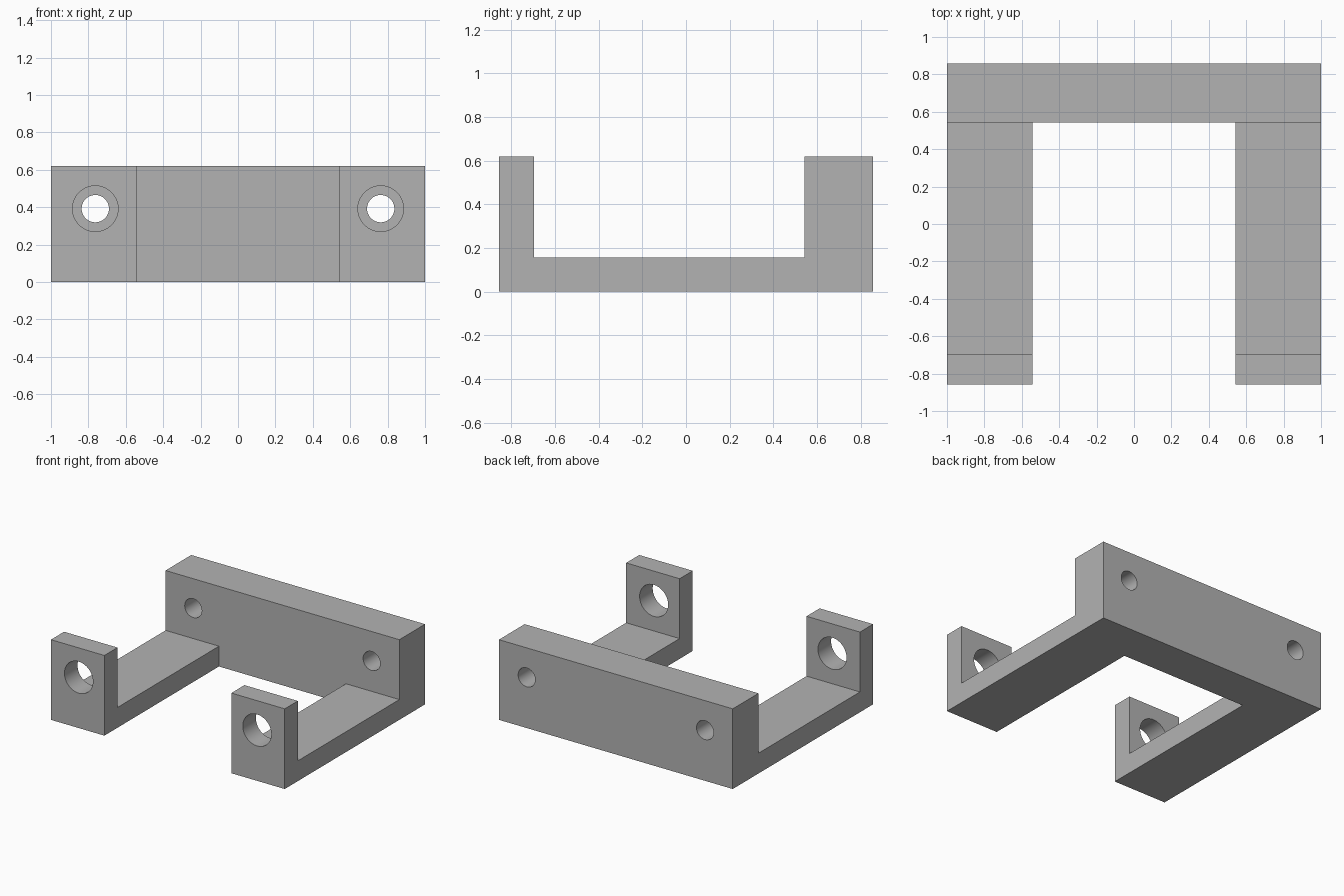
import bpy
import bmesh
import math
from mathutils import Matrix, Vector

cube = bpy.data.objects.get("Cube")
if cube:
    bpy.data.objects.remove(cube, do_unlink=True)

# Overall sizes
HALF_X, HALF_Y, HEIGHT = 1.0, 0.857, 0.62
FLOOR, WALL_Y, TAB_Y, SLOT_X = 0.157, 0.543, -0.697, 0.543
HOLE_X, HOLE_Z = 0.763, 0.392

grey = bpy.data.materials.new("plain grey")
grey.use_nodes = True
colour = (0.45, 0.45, 0.45, 1)
grey.diffuse_color = colour
grey.node_tree.nodes["Principled BSDF"].inputs["Base Color"].default_value = colour


def make_object(name, bm):
    bmesh.ops.recalc_face_normals(bm, faces=bm.faces[:])
    mesh = bpy.data.meshes.new(name)
    bm.to_mesh(mesh)
    bm.free()
    mesh.materials.append(grey)
    obj = bpy.data.objects.new(name, mesh)
    bpy.context.collection.objects.link(obj)
    return obj


def cut(target, cutter):
    cutter.hide_render = True
    mod = target.modifiers.new("cut", "BOOLEAN")
    mod.operation = "DIFFERENCE"
    mod.solver = "EXACT"
    mod.object = cutter
    bpy.context.view_layer.objects.active = target
    bpy.ops.object.modifier_apply(modifier=mod.name)
    bpy.data.objects.remove(cutter, do_unlink=True)


def hole_cutter(x, y, radius):
    bm = bmesh.new()
    turn = Matrix.Translation((x, y, HOLE_Z)) @ Matrix.Rotation(math.pi / 2, 4, "X")
    bmesh.ops.create_cone(bm, cap_ends=True, segments=64, radius1=radius,
                          radius2=radius, depth=0.6, matrix=turn)
    return make_object("hole_cutter", bm)


# Bracket: side profile with front tab, floor and back wall, swept across x
profile = [(-HALF_Y, 0), (HALF_Y, 0), (HALF_Y, HEIGHT), (WALL_Y, HEIGHT),
           (WALL_Y, FLOOR), (TAB_Y, FLOOR), (TAB_Y, HEIGHT), (-HALF_Y, HEIGHT)]
bm = bmesh.new()
side = bm.faces.new([bm.verts.new((-HALF_X, y, z)) for y, z in profile])
swept = bmesh.ops.extrude_face_region(bm, geom=[side])["geom"]
bmesh.ops.translate(bm, vec=Vector((2 * HALF_X, 0, 0)),
                    verts=[v for v in swept if isinstance(v, bmesh.types.BMVert)])
bracket = make_object("mounting_bracket", bm)

# Open slot between the two arms
bm = bmesh.new()
bmesh.ops.create_cube(bm, size=2)
bmesh.ops.scale(bm, vec=(SLOT_X, 1, 1), verts=bm.verts[:])
bmesh.ops.translate(bm, vec=(0, WALL_Y - 1, HEIGHT / 2), verts=bm.verts[:])
cut(bracket, make_object("slot_cutter", bm))

# Wide holes in the front tabs, narrow holes in the back wall
for x in (-HOLE_X, HOLE_X):
    cut(bracket, hole_cutter(x, (TAB_Y - HALF_Y) / 2, 0.122))
    cut(bracket, hole_cutter(x, (WALL_Y + HALF_Y) / 2, 0.073))

# Smooth hole walls, sharp edges elsewhere
bpy.ops.object.select_all(action="DESELECT")
bracket.select_set(True)
bpy.context.view_layer.objects.active = bracket
bpy.ops.object.shade_smooth_by_angle(angle=math.radians(30))
